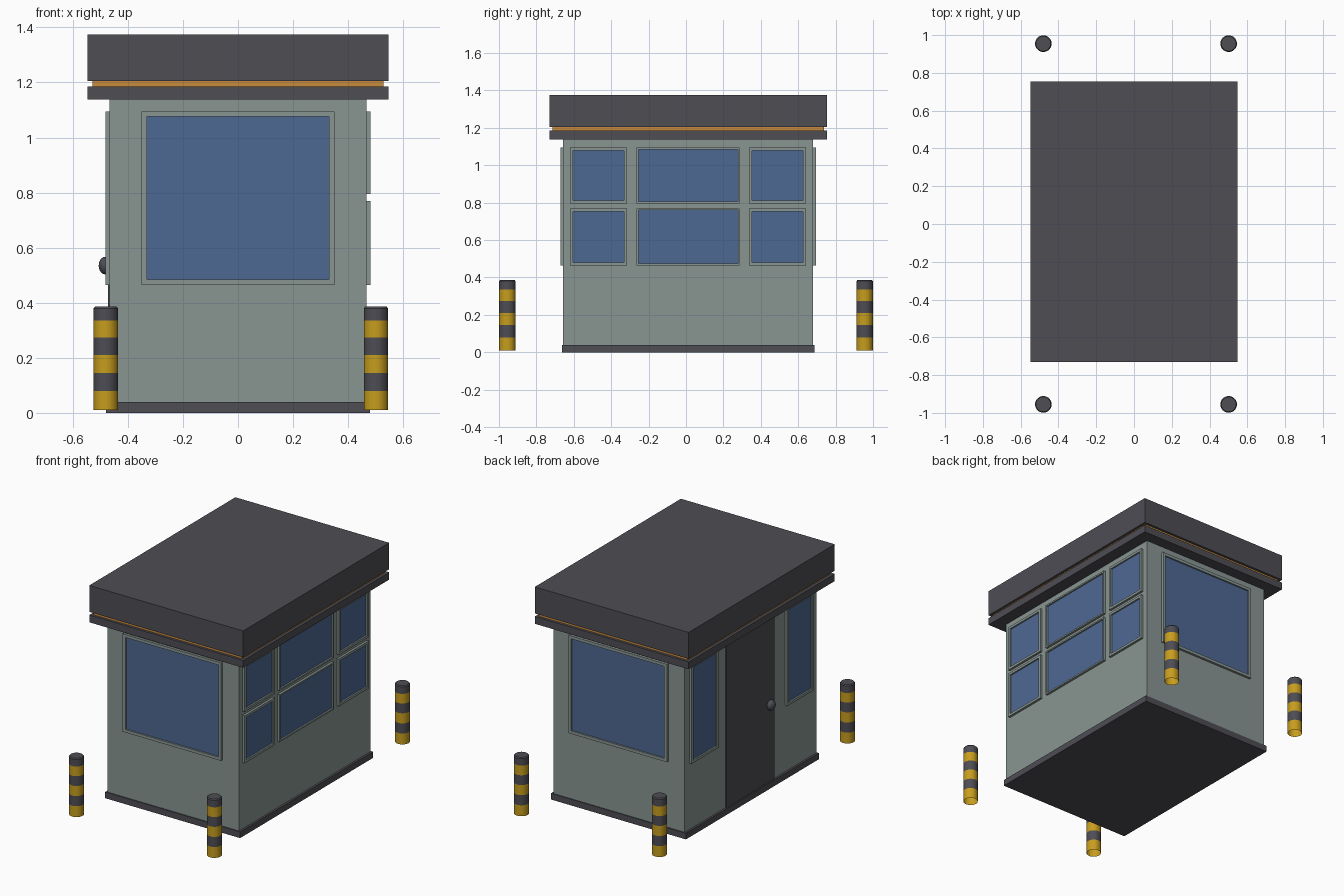
import bpy, bmesh, math
from mathutils import Vector

if "Cube" in bpy.data.objects:
    bpy.data.objects.remove(bpy.data.objects["Cube"])


def material(name, rgb):
    m = bpy.data.materials.new(name)
    m.diffuse_color = (*rgb, 1)
    m.use_nodes = True
    m.node_tree.nodes["Principled BSDF"].inputs["Base Color"].default_value = m.diffuse_color
    return m


WALL = material("grey_green_wall", (0.25, 0.305, 0.29))
DARK = material("dark_grey", (0.076, 0.074, 0.088))
GLASS = material("blue_glass", (0.076, 0.14, 0.29))
ORANGE = material("orange_trim", (0.58, 0.26, 0.045))
YELLOW = material("yellow_stripe", (0.57, 0.34, 0.013))


def finish(name, bm, *mats):
    me = bpy.data.meshes.new(name)
    bmesh.ops.recalc_face_normals(bm, faces=bm.faces[:])
    bm.to_mesh(me)
    bm.free()
    for m in mats:
        me.materials.append(m)
    ob = bpy.data.objects.new(name, me)
    bpy.context.collection.objects.link(ob)
    return ob


def box(name, lo, hi, mat):
    lo, hi = Vector(lo), Vector(hi)
    bm = bmesh.new()
    bmesh.ops.create_cube(bm, size=1)
    for v in bm.verts:
        v.co = Vector(((lo[i] + hi[i]) / 2 + v.co[i] * (hi[i] - lo[i])) for i in range(3))
    return finish(name, bm, mat)


# Booth extents
XW, Y0, Y1, YC = 0.467, -0.657, 0.68, 0.0125

# Base, walls and layered roof
box("base_plinth", (-0.48, -0.664, 0), (0.48, 0.686, 0.04), DARK)
box("booth_walls", (-XW, Y0, 0.04), (XW, Y1, 1.14), WALL)
for name, hx, hy, z0, z1, mat in (
        ("roof_lower_slab", 0.547, 0.742, 1.138, 1.185, DARK),
        ("roof_trim_strip", 0.529, 0.726, 1.185, 1.205, ORANGE),
        ("roof_upper_slab", 0.547, 0.742, 1.205, 1.375, DARK)):
    box(name, (-hx, YC - hy, z0), (hx, YC + hy, z1), mat)


def window(name, side, a0, a1, z0, z1, w=0.016, depth=0.015):
    """Raised frame ring with a thin glass plate on one wall."""
    def place(a, z, d):
        return {"front": (a, Y0 - d, z), "back": (a, Y1 + d, z),
                "right": (XW + d, a, z), "left": (-XW - d, a, z)}[side]

    def rect(bm, inset, d):
        return [bm.verts.new(place(a, z, d)) for a, z in (
            (a0 + inset, z0 + inset), (a1 - inset, z0 + inset),
            (a1 - inset, z1 - inset), (a0 + inset, z1 - inset))]

    bm = bmesh.new()
    loops = [rect(bm, i, d) for i, d in ((0, 0), (0, depth), (w, depth), (w, 0))]
    for k in range(4):
        p, q = loops[k], loops[(k + 1) % 4]
        for i in range(4):
            j = (i + 1) % 4
            bm.faces.new((p[i], p[j], q[j], q[i]))
    finish(name + "_frame", bm, WALL)

    lo, hi = place(a0 + w, z0 + w, 0), place(a1 - w, z1 - w, 0.005)
    box(name + "_glass", [min(p) for p in zip(lo, hi)],
        [max(p) for p in zip(lo, hi)], GLASS)


# Large windows on both ends
for side in ("front", "back"):
    window(side + "_window", side, -0.35, 0.35, 0.465, 1.095, 0.019)

# Six-pane right side
for row, z0, z1 in (("lower", 0.465, 0.77), ("upper", 0.795, 1.095)):
    for col, a0, a1, w in (("near", -0.62, -0.315, 0.016),
                           ("middle", -0.265, 0.287, 0.01),
                           ("far", 0.337, 0.642, 0.016)):
        window(f"right_window_{row}_{col}", "right", a0, a1, z0, z1, w)

# Left side: tall windows either side of the door
window("left_window_near", "left", -0.61, -0.34, 0.465, 1.095)
window("left_window_far", "left", 0.36, 0.63, 0.465, 1.095)
box("door", (-XW - 0.005, -0.225, 0.04), (-XW, 0.265, 1.08), DARK)

# Flattened door knob
bm = bmesh.new()
bmesh.ops.create_uvsphere(bm, u_segments=24, v_segments=12, radius=0.032)
for v in bm.verts:
    v.co = Vector((v.co.x * 0.75 - 0.482, v.co.y - 0.177, v.co.z + 0.535))
knob = finish("door_knob", bm, DARK)


def bollard(name, x, y, n=32):
    """Striped post, open at the bottom, with a softened top edge."""
    profile = [(0.044, z) for z in (0.01, 0.08, 0.145, 0.21, 0.273, 0.335, 0.38)]
    profile.append((0.039, 0.386))
    bm = bmesh.new()
    rings = [[bm.verts.new((x + r * math.cos(2 * math.pi * i / n),
                            y + r * math.sin(2 * math.pi * i / n), z))
              for i in range(n)] for r, z in profile]
    for k in range(len(rings) - 1):
        for i in range(n):
            j = (i + 1) % n
            f = bm.faces.new((rings[k][i], rings[k][j], rings[k + 1][j], rings[k + 1][i]))
            f.material_index = 0 if k % 2 == 0 and k < 6 else 1
    bm.faces.new(rings[-1]).material_index = 1
    return finish(name, bm, YELLOW, DARK)


smooth = [knob]
for yn, y in (("front", -0.955), ("back", 0.955)):
    for xn, x in (("left", -0.48), ("right", 0.501)):
        smooth.append(bollard(f"bollard_{yn}_{xn}", x, y))

# Smooth shading on the round parts
for ob in bpy.context.view_layer.objects:
    ob.select_set(ob in smooth)
bpy.context.view_layer.objects.active = knob
bpy.ops.object.shade_smooth_by_angle(angle=math.radians(35))
